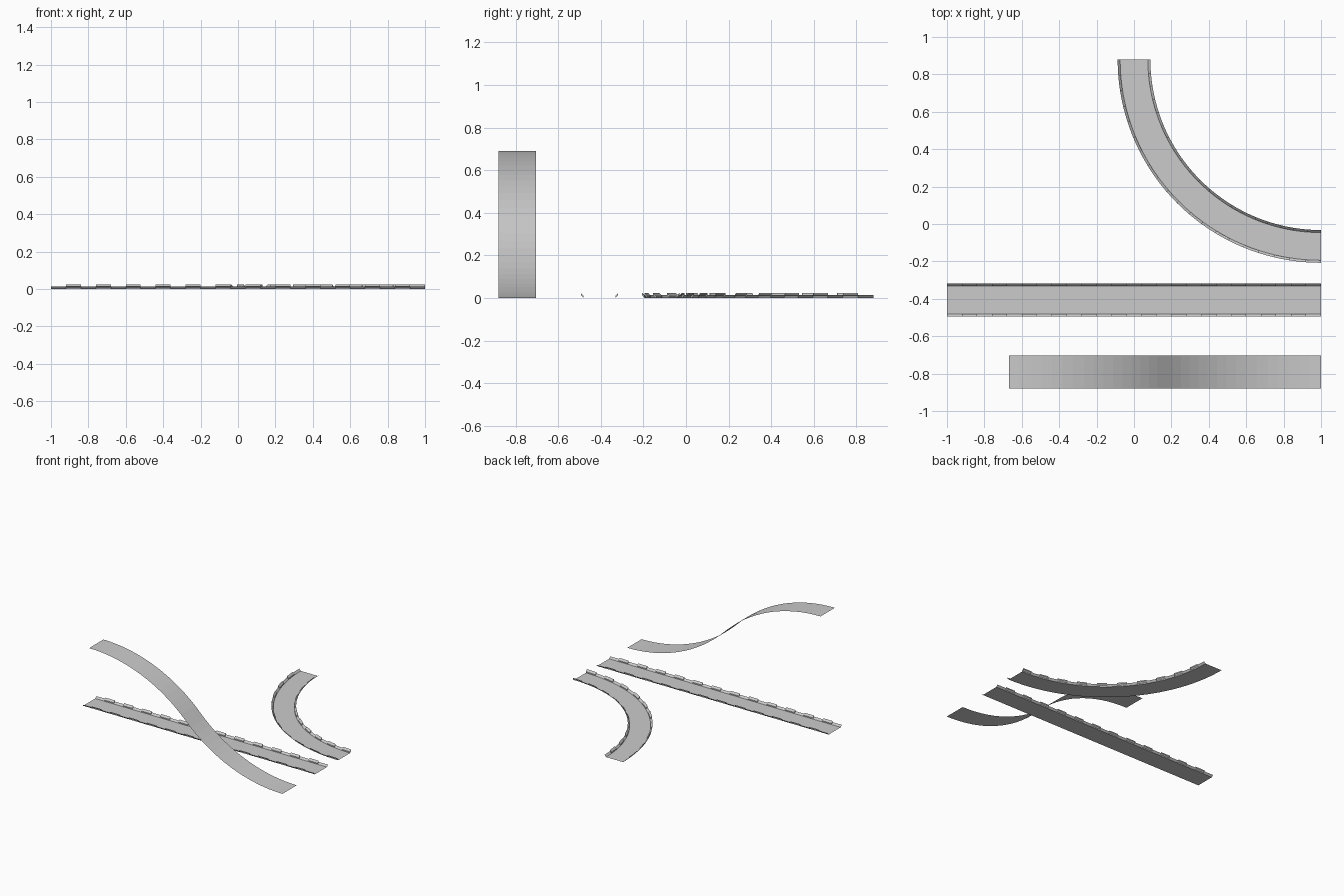
import bpy, bmesh
from math import sin, cos, pi

if "Cube" in bpy.data.objects:
    bpy.data.objects.remove(bpy.data.objects["Cube"])

HALF, INNER = 0.0875, 0.074      # half width to outer edge / to kerb foot
KERB, LIFT = 0.014, 0.009        # kerb height, raised block height


def finish(name, bm):
    bmesh.ops.remove_doubles(bm, verts=bm.verts, dist=1e-5)
    me = bpy.data.meshes.new(name)
    bm.to_mesh(me)
    bm.free()
    ob = bpy.data.objects.new(name, me)
    bpy.context.collection.objects.link(ob)
    return ob


def track(name, path, blocks, sub):
    """Sheet road with sloped kerbs; path(t, offset) gives (x, y)."""
    bm = bmesh.new()

    def quad(*pts):
        bm.faces.new([bm.verts.new(p) for p in pts])

    def pt(t, off, z):
        return (*path(t, off), z)

    n = blocks * sub
    for i in range(n):
        a, b = i / n, (i + 1) / n
        # road surface
        quad(pt(a, -INNER, 0), pt(b, -INNER, 0), pt(b, INNER, 0), pt(a, INNER, 0))
        for s in (1, -1):
            foot, top = (s * INNER, 0), (s * HALF, KERB)
            k = i // sub
            if k % 2 == 0:
                # low kerb section
                f = [pt(a, *foot), pt(b, *foot), pt(b, *top), pt(a, *top)]
                quad(*(f if s > 0 else f[::-1]))
                continue
            # raised kerb block
            foot2, top2 = (foot[0], LIFT), (top[0], KERB + LIFT)
            f = [pt(a, *foot2), pt(b, *foot2), pt(b, *top2), pt(a, *top2)]
            g = [pt(a, *foot), pt(b, *foot), pt(b, *foot2), pt(a, *foot2)]
            h = [pt(b, *top), pt(a, *top), pt(a, *top2), pt(b, *top2)]
            for q in (f, g, h):
                quad(*(q if s > 0 else q[::-1]))
            # end caps of the block
            if i % sub == 0:
                q = [pt(a, *top), pt(a, *foot), pt(a, *foot2), pt(a, *top2)]
                quad(*(q if s > 0 else q[::-1]))
            if i % sub == sub - 1:
                q = [pt(b, *foot), pt(b, *top), pt(b, *top2), pt(b, *foot2)]
                quad(*(q if s > 0 else q[::-1]))
    return finish(name, bm)


track("straight_track", lambda t, o: (-1 + 2 * t, -0.406 + o), 25, 1)


# quarter turn around (1, 0.88)
def turn(t, o):
    ang = pi + t * pi / 2
    r = 1.0 - o
    return 1 + r * cos(ang), 0.88 + r * sin(ang)


track("curved_track", turn, 20, 2)

# S-shaped ramp: two 45 degree arcs
bm = bmesh.new()
R, SEG = 1.18, 16
low = [(1 - R * sin(i / SEG * pi / 4), R * (1 - cos(i / SEG * pi / 4))) for i in range(SEG + 1)]
mx, mz = low[-1]
high = [(2 * mx - x, 2 * mz - z) for x, z in low[-2::-1]]
prof = low + high
rows = [[bm.verts.new((x, y, z)) for y in (-0.88, -0.704)] for x, z in prof]
for p, q in zip(rows, rows[1:]):
    bm.faces.new((p[0], p[1], q[1], q[0]))
bmesh.ops.recalc_face_normals(bm, faces=bm.faces)
bm.normal_update()
if sum(f.normal.z for f in bm.faces) < 0:
    bmesh.ops.reverse_faces(bm, faces=bm.faces)
finish("s_ramp", bm)
